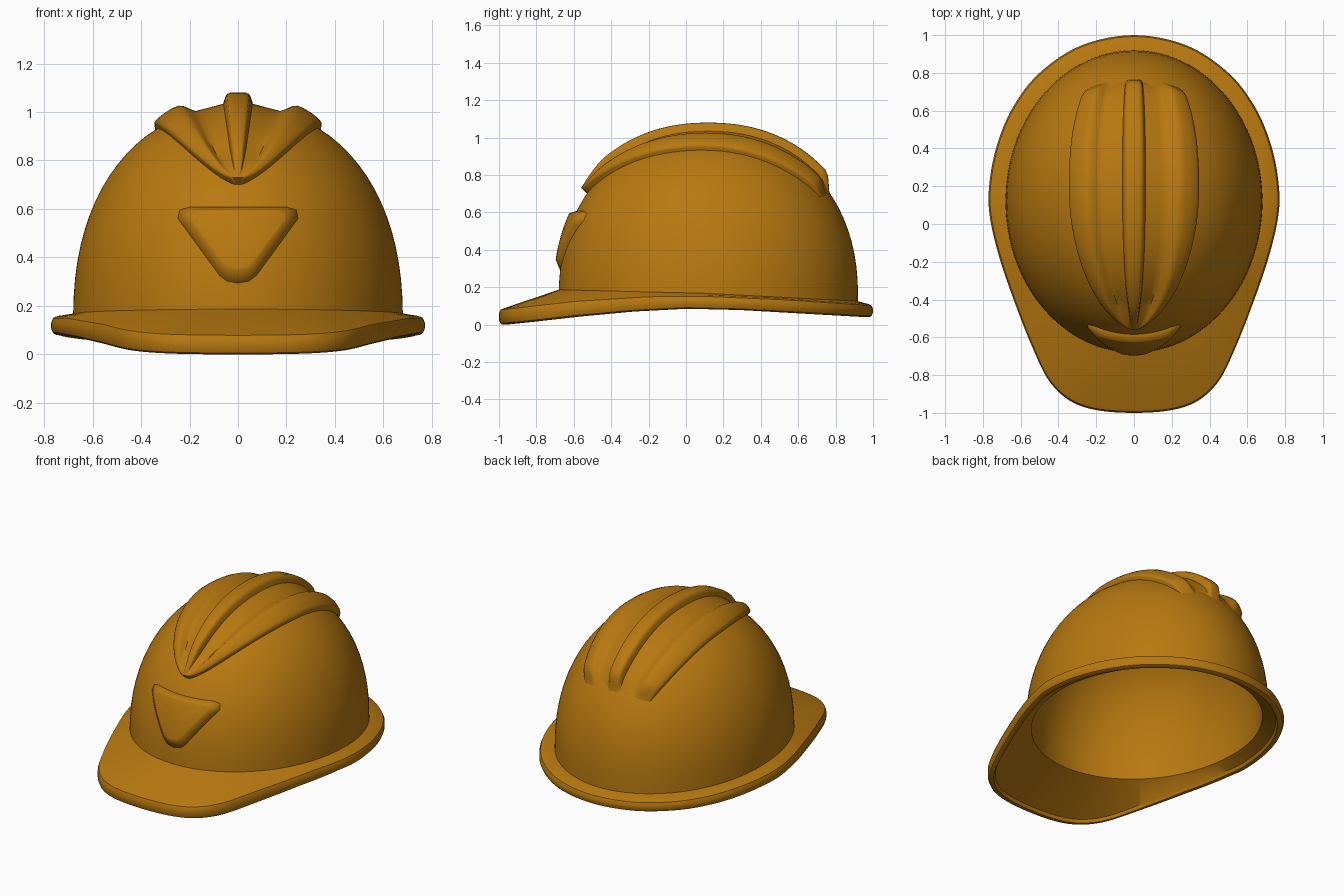
import bpy, bmesh, math
from mathutils import Vector

if "Cube" in bpy.data.objects:
    bpy.data.objects.remove(bpy.data.objects["Cube"])

CY, CZ, RX, RY, RZ, P = 0.12, 0.15, 0.68, 0.80, 0.87, 2.2

mat = bpy.data.materials.new("amber_plastic")
mat.diffuse_color = (0.48, 0.19, 0.005, 1)
mat.use_nodes = True
mat.node_tree.nodes["Principled BSDF"].inputs["Base Color"].default_value = mat.diffuse_color


def interp(table, v):
    for (a, fa), (b, fb) in zip(table, table[1:]):
        if v <= b:
            t = max(0, (v - a) / (b - a))
            return fa + (fb - fa) * t
    return table[-1][1]


def spline(pts, n):
    """Open Catmull-Rom curve through 2D points, mirrored at both ends."""
    p = [Vector(q) for q in pts]
    flip = lambda q: Vector((-q.x, q.y))
    p = [flip(p[1])] + p + [flip(p[-2])]
    out = []
    for i in range(1, len(p) - 2):
        a, b, c, d = p[i - 1:i + 3]
        for k in range(n):
            t = k / n
            out.append(0.5 * (2 * b + (c - a) * t + (2 * a - 5 * b + 4 * c - d) * t * t
                              + (3 * b - a - 3 * c + d) * t ** 3))
    out.append(Vector(pts[-1]))
    return out


def loft(name, rows, closed, cap=False, angle=35):
    """Skin rows of points; closed rows wrap around, cap closes both ends."""
    bm = bmesh.new()
    vs = [[bm.verts.new(p) for p in r] for r in rows]
    n = len(rows[0])
    for a, b in zip(vs, vs[1:]):
        for i in range(n if closed else n - 1):
            j = (i + 1) % n
            bm.faces.new((a[i], a[j], b[j], b[i]))
    if cap:
        bm.faces.new(vs[0])
        bm.faces.new(vs[-1])
    bmesh.ops.remove_doubles(bm, verts=bm.verts, dist=0.0003)
    if cap:
        bmesh.ops.recalc_face_normals(bm, faces=bm.faces)
    me = bpy.data.meshes.new(name)
    bm.to_mesh(me)
    bm.free()
    me.materials.append(mat)
    ob = bpy.data.objects.new(name, me)
    bpy.context.collection.objects.link(ob)
    bpy.ops.object.select_all(action='DESELECT')
    ob.select_set(True)
    bpy.context.view_layer.objects.active = ob
    bpy.ops.object.shade_smooth_by_angle(angle=math.radians(angle))
    return ob


# Brim outline seen from above
half = [(0, -1), (0.2, -0.985), (0.34, -0.935), (0.45, -0.83), (0.535, -0.66), (0.63, -0.42),
        (0.715, -0.17), (0.765, 0.05), (0.765, 0.22), (0.725, 0.42), (0.64, 0.62),
        (0.5, 0.80), (0.28, 0.945), (0, 1)]
right = spline(half, 6)
outline = right + [Vector((-p.x, p.y)) for p in right[-2:0:-1]]
base = []
for p in outline:
    d = Vector((p.x, p.y - CY))
    base.append(d / math.hypot(d.x / RX, d.y / RY))

top_z = [(-1, 0.085), (-0.6, 0.13), (-0.2, 0.155), (0.1, 0.157), (0.5, 0.14), (1, 0.108)]
low_z = [(-1, 0.0), (-0.85, 0.015), (-0.6, 0.043), (-0.3, 0.07), (0, 0.085), (0.3, 0.078), (1, 0.04)]
join_z = [(-0.68, 0.187), (-0.3, 0.177), (0.1, 0.168), (0.92, 0.125)]


def dome_ring(k, n, s, h):
    a = math.pi / 2 * k / n
    r = math.cos(a) ** (2 / P) * s if k < n else 0.001
    z = CZ + h * math.sin(a) ** (2 / P)
    return [(d.x * r, CY + d.y * r, z) for d in base]


def brim_ring(shrink, table, dz=0):
    out = []
    for p in outline:
        d = Vector((p.x, p.y - CY))
        d *= 1 - shrink / d.length
        out.append((d.x, d.y + CY, interp(table, p.y) + dz))
    return out


# Hollow shell: outer dome, brim, lip and inner dome in one skin
N = 20
rows = [dome_ring(k, N, 1, RZ) for k in range(N, 0, -1)]
rows.append([(d.x, CY + d.y, interp(join_z, CY + d.y)) for d in base])
rows += [brim_ring(0.025, top_z, 0.002), brim_ring(0.008, top_z, -0.006), brim_ring(0, top_z, -0.025),
         brim_ring(0, low_z, 0.025), brim_ring(0.008, low_z, 0.006), brim_ring(0.02, low_z),
         brim_ring(0.04, low_z), brim_ring(0.05, low_z, 0.02)]
rows.append([(d.x * 0.95, CY + d.y * 0.95, interp(join_z, CY + d.y) - 0.03) for d in base])
rows += [dome_ring(k, N, 0.95, RZ - 0.04) for k in range(1, N + 1)]
loft("helmet_shell", rows, True, cap=True)


# Helpers placing points on the dome
def field(x, y, z):
    return ((x / RX) ** 2 + (y / RY) ** 2) ** (P / 2) + abs(z / RZ) ** P


def lift(x, y, z, off):
    e = 1e-4
    f = field(x, y, z)
    n = Vector((field(x + e, y, z) - f, field(x, y + e, z) - f, field(x, y, z + e) - f)).normalized()
    return Vector((x, y + CY, z + CZ)) + n * off


def on_arc(x, phi, off):
    """Dome point at a given x on the half plane tilted by phi from the front."""
    lo, hi = 0, 1.5
    c, s = -math.cos(phi), math.sin(phi)
    for _ in range(30):
        m = (lo + hi) / 2
        lo, hi = (m, hi) if field(x, c * m, s * m) < 1 else (lo, m)
    return lift(x, c * lo, s * lo, off)


# Ridge crest: centre rib with two side ribs meeting in a V at the front
section = [(0, 0.06), (0.09, 0.06), (0.13, 0.055), (0.155, 0.04), (0.18, 0.016), (0.3, 0.009),
           (0.42, 0.005), (0.52, 0.004), (0.58, 0.018), (0.64, 0.038), (0.69, 0.046), (0.76, 0.046),
           (0.86, 0.041), (0.94, 0.035), (0.985, 0.028), (1.0, 0.016), (1.005, -0.02)]
section = [(-u, h) for u, h in section[:0:-1]] + section
F0, FM, F1 = 40, 95, 141
crest = []
M = 72
for i in range(M + 1):
    g = i / M
    deg = F0 + (F1 - F0) * (g * 0.5 + 0.5 * g * g * (1.5 - 0.5 * g)) if i else F0
    if deg < FM:
        t = (deg - F0) / (FM - F0)
        w = 0.335 * max(1 - (1 - t) ** 2, 1e-6) ** 0.68
    else:
        w = 0.335 * (1 - 0.32 * ((deg - FM) / (F1 - FM)) ** 2.3)
    fill = max(0, 1 - (deg - F0) / 14)
    fill = fill * fill * (3 - 2 * fill)
    fade = min(1, (F1 - deg) / 9)
    fade = fade * fade * (3 - 2 * fade)
    row = []
    for u, h in section:
        if h > 0:
            h = (h + (0.042 - 0.012 * abs(u) ** 6 - h) * fill) * fade - 0.006 * (1 - fade)
        row.append(on_arc(u * max(w, 0.004), math.radians(deg), -0.02 if i == 0 else h))
    crest.append(row)
ob = loft("ridge_crest", crest[::-1], False, angle=50)


# Raised triangular front badge plate
tri = [(-0.2, 0.607), (0.2, 0.607), (0.24, 0.595), (0.247, 0.56), (0.075, 0.325), (0.045, 0.303),
       (0, 0.295), (-0.045, 0.303), (-0.075, 0.325), (-0.247, 0.56), (-0.24, 0.595)]
ring = []
for a, b in zip(tri, tri[1:] + tri[:1]):
    a, b = Vector(a), Vector(b)
    n = max(1, round((b - a).length / 0.03))
    ring += [a.lerp(b, k / n) for k in range(n)]
mid = Vector((0, 0.5))
badge = []
for s, off in [(1.03, -0.02), (1, 0.002), (0.77, 0.03), (0.72, 0.031), (0.45, 0.031), (0.2, 0.031), (0.001, 0.031)]:
    row = []
    for p in ring:
        q = mid + (p - mid) * s
        z = q.y - CZ
        r = (1 - (z / RZ) ** P) ** (1 / P)
        y = -RY * math.sqrt(r * r - (q.x / RX) ** 2)
        row.append(lift(q.x, y, z, off))
    badge.append(row)
loft("front_badge_plate", badge, True, angle=50)
